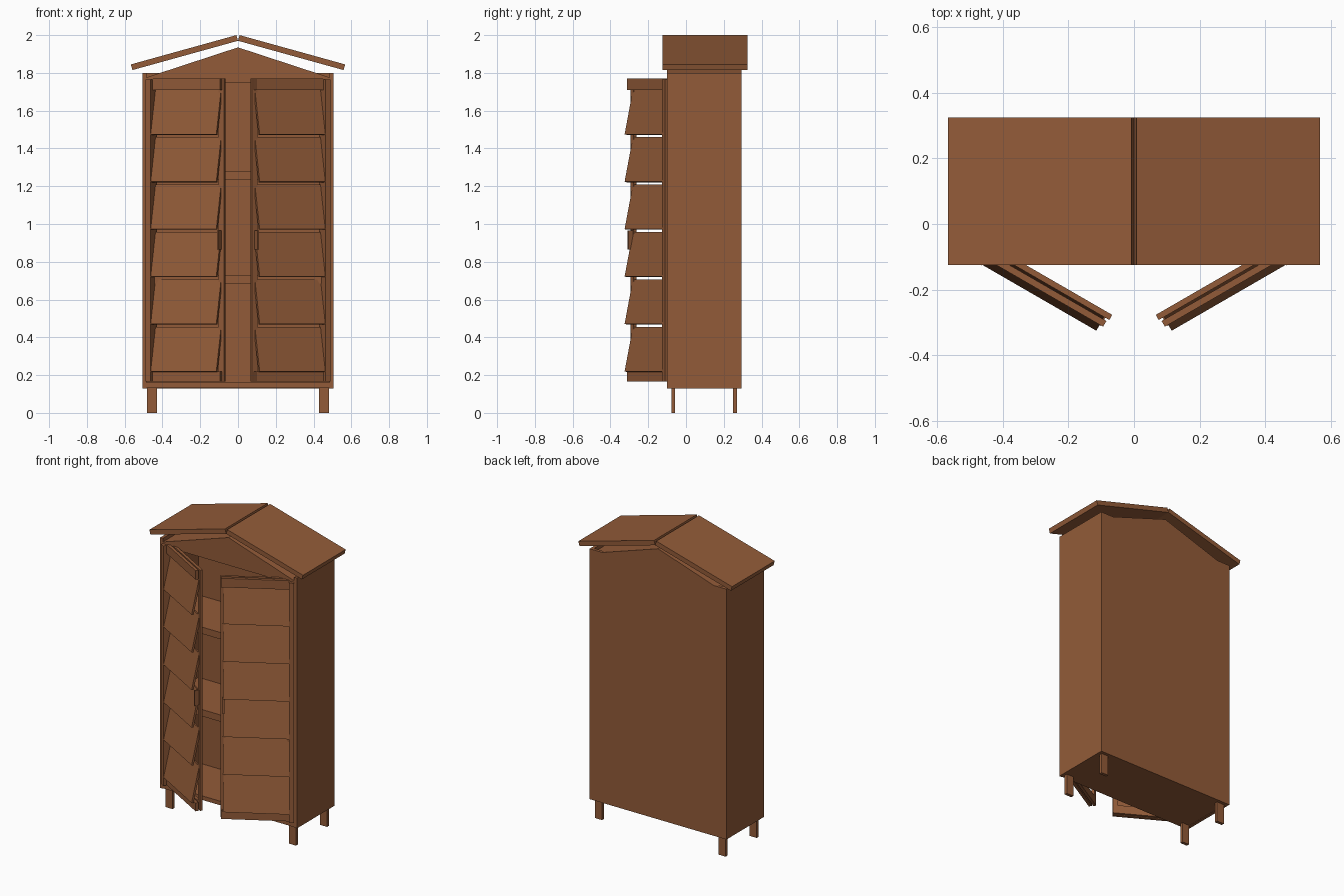
import bpy
import bmesh
import math

cube = bpy.data.objects.get("Cube")
if cube:
    bpy.data.objects.remove(cube, do_unlink=True)

wood = bpy.data.materials.new("brown wood")
wood.use_nodes = True
colour = (0.29, 0.105, 0.04, 1)
wood.diffuse_color = colour
wood.node_tree.nodes["Principled BSDF"].inputs["Base Color"].default_value = colour


def prism(name, profile, start, end, place):
    """Extrude a 2D profile from start to end; place maps (p, q, t) to x, y, z."""
    bm = bmesh.new()
    rings = [[bm.verts.new(place(p, q, t)) for p, q in profile] for t in (start, end)]
    n = len(profile)
    bm.faces.new(rings[0])
    bm.faces.new(rings[1])
    for i in range(n):
        j = (i + 1) % n
        bm.faces.new((rings[0][i], rings[0][j], rings[1][j], rings[1][i]))
    bmesh.ops.recalc_face_normals(bm, faces=bm.faces)
    mesh = bpy.data.meshes.new(name)
    bm.to_mesh(mesh)
    bm.free()
    mesh.materials.append(wood)
    obj = bpy.data.objects.new(name, mesh)
    bpy.context.collection.objects.link(obj)
    return obj


def along_y(p, q, t):
    return (p, t, q)


def box(name, x, y, z):
    rect = [(x[0], z[0]), (x[1], z[0]), (x[1], z[1]), (x[0], z[1])]
    return prism(name, rect, y[0], y[1], along_y)


# Cabinet shell
FRONT, BACK, WALL, INNER = -0.10, 0.295, 0.505, 0.485
BASE, TOP = 0.13, 1.80
box("back_panel", (-INNER, INNER), (0.275, BACK), (BASE, TOP))
box("bottom_panel", (-INNER, INNER), (FRONT, 0.275), (0.133, 0.16))
box("top_panel", (-INNER, INNER), (FRONT, 0.275), (1.75, 1.776))
for number, z in enumerate((0.685, 1.235)):
    box(f"shelf_{number + 1}", (-INNER, INNER), (-0.09, 0.275), (z, z + 0.045))

# Gable under the roof
prism("gable", [(-INNER, 1.776), (INNER, 1.776), (0, 1.935)], FRONT, BACK, along_y)

# Sloping roof boards, side walls and legs
pitch = math.radians(15.5)
c, s = math.cos(pitch), math.sin(pitch)
for side, label in ((-1, "right"), (1, "left")):
    slope = [(side * (a * c + b * s), 1.97 - a * s + b * c)
             for a, b in ((0, 0), (0.58, 0), (0.58, 0.031), (0, 0.031))]
    prism(f"{label}_roof_board", slope, -0.125, 0.325, along_y)
    box(f"{label}_wall", sorted((side * INNER, side * WALL)), (FRONT, BACK), (BASE, TOP))
    for end, y in (("front", -0.077), ("back", 0.25)):
        box(f"{label}_{end}_leg", sorted((side * 0.43, side * 0.482)),
            (y, y + 0.02), (0, 0.135))


def door(side, label):
    """Half-open louvred door: u runs from hinge to free edge, v points outward."""
    ca, sa = math.cos(math.radians(30)), 0.5

    def place(v, z, u):
        return (-side * (ca * u - sa * v), -sa * u - ca * v, z)

    def bar(name, u, v, z):
        rect = [(v[0], z[0]), (v[1], z[0]), (v[1], z[1]), (v[0], z[1])]
        prism(f"{label}_door_{name}", rect, u[0], u[1], place)

    low, high = 0.165, 1.77
    inner, outer = (0.273, 0.291), (0.298, 0.318)
    # Inner frame, outer rails and hinge post
    bar("free_stile", (0.05, 0.081), inner, (low, high))
    bar("hinge_stile", (-0.37, -0.338), inner, (low, high))
    bar("hinge_post", (-0.37, -0.338), (0.291, 0.341), (low, high - 0.005))
    for name, z in (("bottom", (low, 0.22)), ("top", (1.71, high))):
        bar(f"{name}_inner_rail", (-0.338, 0.05), inner, z)
        bar(f"{name}_outer_rail", (-0.338, 0.075), outer, z)
    # Tilted slats
    for i in range(6):
        z = 0.22 + i * 0.251
        slat = [(0.339, z), (0.288, z + 0.236), (0.275, z + 0.233), (0.326, z - 0.003)]
        prism(f"{label}_door_slat_{i + 1}", slat, -0.338, 0.063, place)
    # Pull handle
    bar("handle", (0.055, 0.067), (0.29, 0.32), (0.865, 0.965))


door(-1, "right")
door(1, "left")
